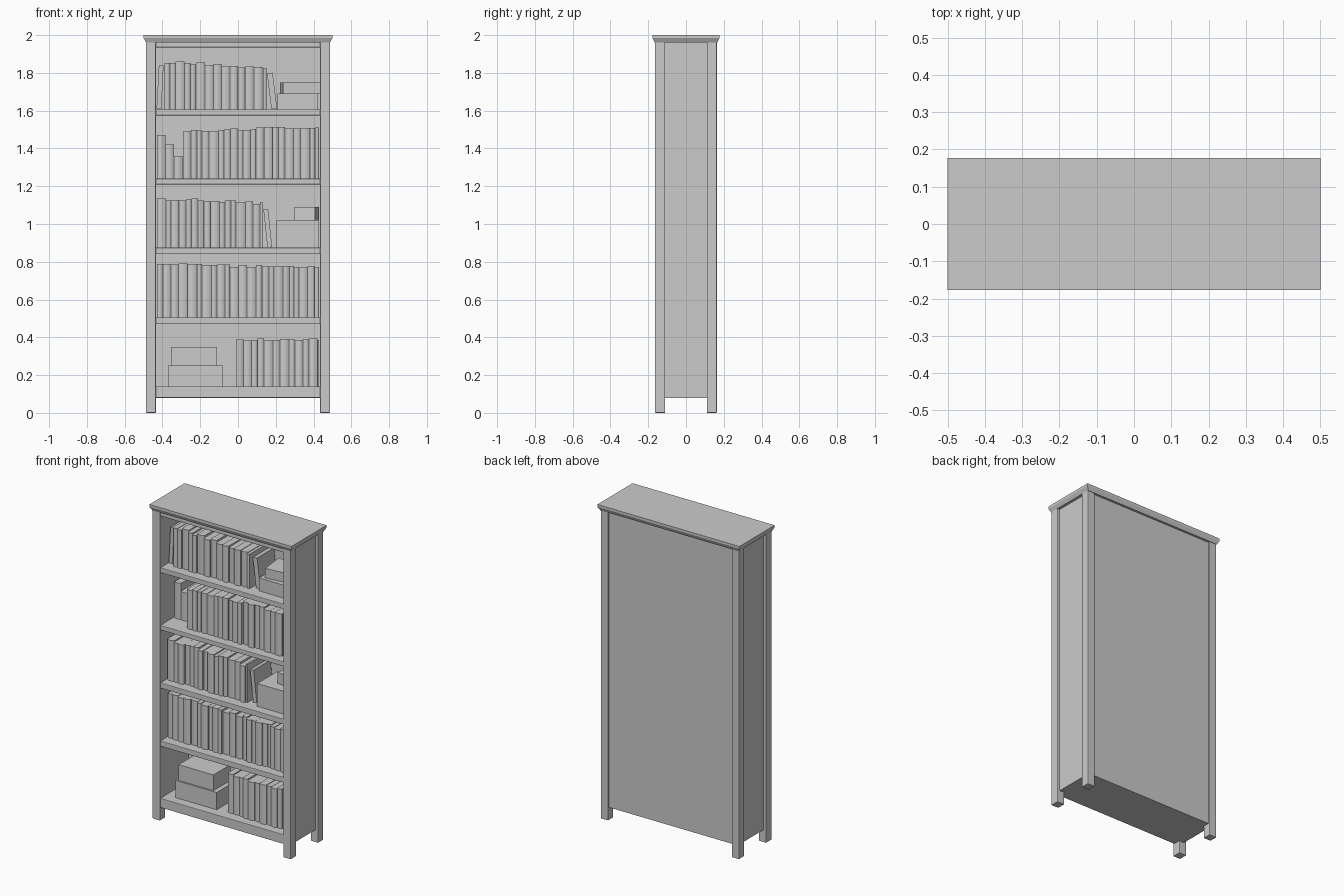
import bpy, bmesh, math, random
from mathutils import Matrix, Vector

random.seed(4)
cube = bpy.data.objects.get("Cube")
if cube:
    bpy.data.objects.remove(cube, do_unlink=True)

grey = bpy.data.materials.new("plain grey")
grey.use_nodes = True
grey.diffuse_color = (0.6, 0.6, 0.6, 1)
grey.node_tree.nodes["Principled BSDF"].inputs["Base Color"].default_value = (0.6, 0.6, 0.6, 1)


def add_object(name, bm):
    mesh = bpy.data.meshes.new(name)
    bm.to_mesh(mesh)
    bm.free()
    mesh.materials.append(grey)
    obj = bpy.data.objects.new(name, mesh)
    bpy.context.collection.objects.link(obj)
    return obj


def box(name, x, y, z, bevel=0.0, tilt=0.0, turn=0.0):
    """Box from (min, max) ranges, tilted about y and turned about z."""
    ranges = (x, y, z)
    centre = Vector([(a + b) / 2 for a, b in ranges])
    size = [b - a for a, b in ranges]
    bm = bmesh.new()
    bmesh.ops.create_cube(bm, size=1, matrix=Matrix.Diagonal((*size, 1)))
    obj = add_object(name, bm)
    obj.location = centre
    obj.rotation_euler = (0, math.radians(tilt), math.radians(turn))
    if bevel:
        mod = obj.modifiers.new("Soft edges", "BEVEL")
        mod.width = bevel
        mod.segments = 2
    return obj


def book(name, x0, width, base, height, front, back):
    """Book with a rounded spine facing the front."""
    bm = bmesh.new()
    bulge = min(0.008, width * 0.25)
    outline = [(x0 + width, back), (x0, back)]
    for i in range(5):
        t = i / 4
        outline.append((x0 + width * t, front + bulge * (1 - math.sin(math.pi * t))))
    face = bm.faces.new([bm.verts.new((px, py, base)) for px, py in outline])
    top = bmesh.ops.extrude_face_region(bm, geom=[face])
    verts = [g for g in top["geom"] if isinstance(g, bmesh.types.BMVert)]
    bmesh.ops.translate(bm, verts=verts, vec=(0, 0, height))
    bmesh.ops.recalc_face_normals(bm, faces=bm.faces)
    return add_object(name, bm)


def book_row(name, x0, x1, base, top_left, top_right):
    """Row of upright books whose tops follow a line, with small variation."""
    x, n = x0, 0
    while x < x1 - 0.005:
        w = min(random.uniform(0.025, 0.05), x1 - x)
        t = (x - x0) / (x1 - x0)
        h = top_left + (top_right - top_left) * t - base + random.uniform(-0.008, 0.008)
        book(f"{name}_{n}", x, w, base, h, -0.1 + random.uniform(-0.008, 0.008), 0.12)
        x += w
        n += 1


# Corner posts and side panels
for side, s in (("left", 1), ("right", -1)):
    px = sorted((s * 0.435, s * 0.487))
    box(f"front_{side}_post", px, (-0.165, -0.11), (0, 1.97), 0.004)
    box(f"back_{side}_post", px, (0.11, 0.163), (0, 1.97), 0.004)
    box(f"{side}_side_panel", sorted((s * 0.437, s * 0.47)), (-0.12, 0.12), (0.08, 1.97))

# Back panel
box("back_panel", (-0.45, 0.45), (0.125, 0.152), (0.08, 1.97))

# Shelves and rails
for name, z0, z1 in (("bottom_shelf", 0.08, 0.14), ("shelf_1", 0.47, 0.505),
                     ("shelf_2", 0.84, 0.875), ("shelf_3", 1.21, 1.24),
                     ("shelf_4", 1.575, 1.607), ("top_rail", 1.935, 1.97)):
    box(name, (-0.44, 0.44), (-0.157, 0.135), (z0, z1), 0.003)

# Top board with a flared underside
top = box("top_board", (-0.5, 0.5), (-0.177, 0.177), (1.985, 2))
cornice = box("cornice", (-0.5, 0.5), (-0.177, 0.177), (1.962, 1.985))
for v in cornice.data.vertices:
    if v.co.z < 0:
        v.co.x *= 0.974
        v.co.y *= 0.94

# Book rows
book_row("top_book", -0.39, 0.15, 1.607, 1.86, 1.825)
book_row("upper_book", -0.29, 0.43, 1.24, 1.49, 1.515)
book_row("middle_book", -0.43, 0.13, 0.875, 1.135, 1.11)
book_row("lower_book", -0.43, 0.43, 0.505, 0.785, 0.77)
book_row("bottom_book", -0.01, 0.43, 0.14, 0.39, 0.385)

# Short books stepping up on the left of the upper row
for i, h in enumerate((0.23, 0.18, 0.12)):
    book(f"short_book_{i}", -0.43 + i * 0.045, 0.045, 1.24, h, -0.03, 0.12)

# Leaning books
box("top_leaning_book", (-0.425, -0.40), (-0.08, 0.1), (1.61, 1.84), tilt=3)
box("top_end_book", (0.165, 0.195), (-0.07, 0.1), (1.61, 1.80), tilt=-7)
box("middle_leaning_book", (0.145, 0.17), (-0.07, 0.1), (0.876, 1.08), tilt=-6)

# Storage boxes and stacked books
box("top_box", (0.21, 0.42), (-0.09, 0.1), (1.607, 1.69))
box("top_box_upper", (0.23, 0.425), (-0.06, 0.1), (1.69, 1.75), turn=6)
box("middle_box", (0.205, 0.43), (-0.1, 0.1), (0.875, 1.02))
box("middle_box_upper", (0.31, 0.42), (-0.04, 0.08), (1.02, 1.09), turn=-10)
box("bottom_stack_lower", (-0.37, -0.08), (-0.1, 0.09), (0.14, 0.25))
box("bottom_stack_upper", (-0.355, -0.11), (-0.09, 0.08), (0.25, 0.35))
